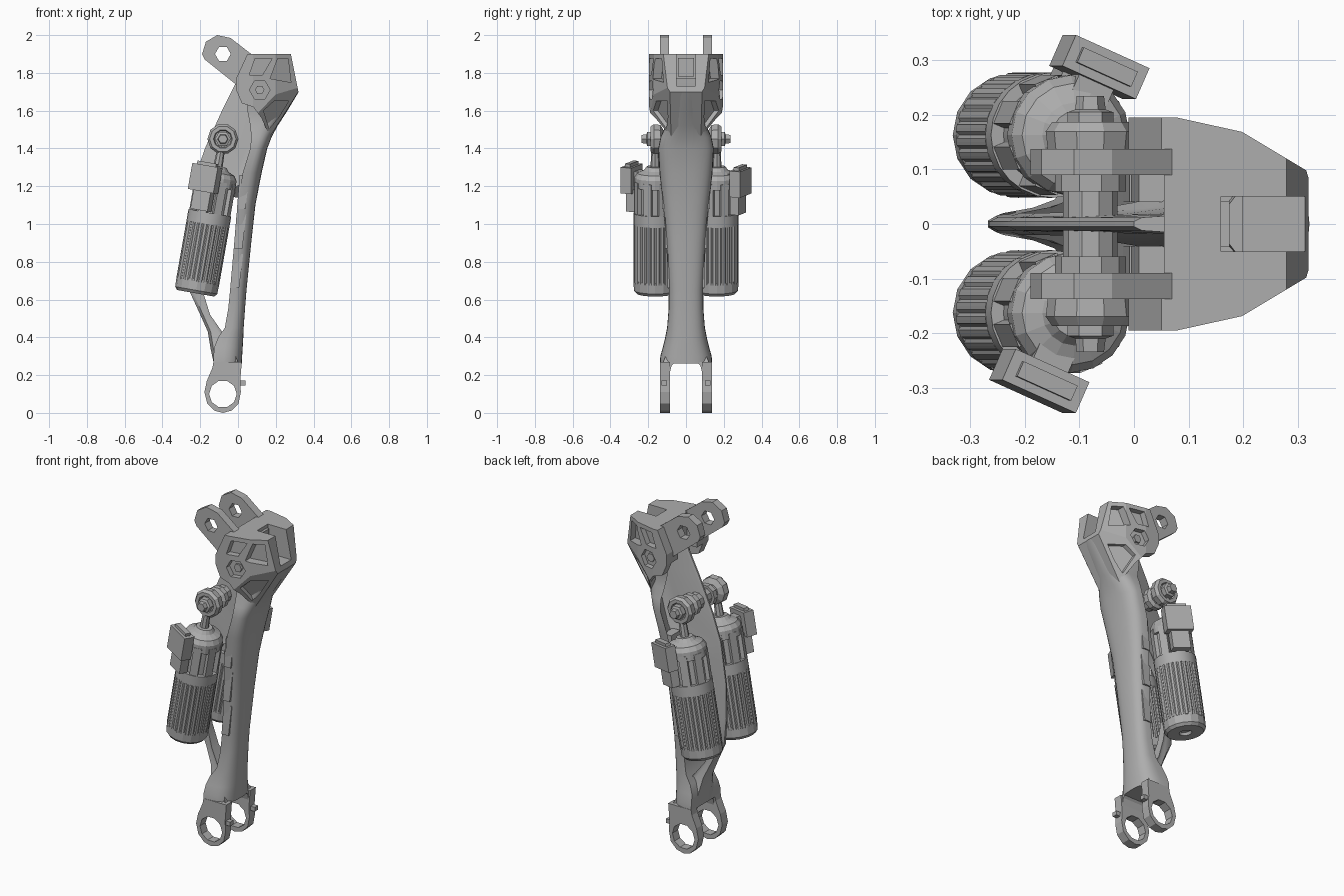
import bpy, bmesh, math
from mathutils import Matrix, Vector

if "Cube" in bpy.data.objects:
    bpy.data.objects.remove(bpy.data.objects["Cube"])

GREY = (0.42, 0.42, 0.42, 1)
metal = bpy.data.materials.new("plain grey")
metal.use_nodes = True
metal.diffuse_color = GREY
metal.node_tree.nodes["Principled BSDF"].inputs["Base Color"].default_value = GREY


def finish(bm, name, matrix=None, smooth=None):
    bmesh.ops.recalc_face_normals(bm, faces=bm.faces)
    mesh = bpy.data.meshes.new(name)
    bm.to_mesh(mesh)
    bm.free()
    if matrix:
        mesh.transform(matrix)
    mesh.materials.append(metal)
    obj = bpy.data.objects.new(name, mesh)
    bpy.context.collection.objects.link(obj)
    if smooth:
        activate(obj)
        bpy.ops.object.shade_smooth_by_angle(angle=math.radians(smooth))
    return obj


def activate(obj):
    bpy.ops.object.select_all(action='DESELECT')
    obj.select_set(True)
    bpy.context.view_layer.objects.active = obj


def skin(rings):
    """Skin a list of equal length point rings and cap the ends."""
    bm = bmesh.new()
    rows = [[bm.verts.new(p) for p in ring] for ring in rings]
    n = len(rows[0])
    for a, b in zip(rows, rows[1:]):
        for i in range(n):
            j = (i + 1) % n
            bm.faces.new((a[i], a[j], b[j], b[i]))
    bm.faces.new(rows[0])
    bm.faces.new(rows[-1])
    return bm


def loft(name, rings, matrix=None, smooth=None):
    return finish(skin(rings), name, matrix, smooth)


def plate(name, profile, y_in, y_out):
    """Extrude an x-z profile along y; the limits may be functions of x and z."""
    f = lambda y, x, z: y(x, z) if callable(y) else y
    return loft(name, [[(x, f(y, x, z), z) for x, z in profile] for y in (y_in, y_out)])


def ngon(cx, cz, r, n):
    return [(cx + r * math.cos(math.tau * i / n), cz + r * math.sin(math.tau * i / n))
            for i in range(n)]


def cut(obj, cutter):
    mod = obj.modifiers.new("cut", 'BOOLEAN')
    mod.operation, mod.solver, mod.object = 'DIFFERENCE', 'EXACT', cutter
    cutter.hide_render = True
    activate(obj)
    bpy.ops.object.modifier_apply(modifier=mod.name)
    bpy.data.objects.remove(cutter)


def box(name, centre, size, turn=0, matrix=Matrix()):
    bm = bmesh.new()
    bmesh.ops.create_cube(bm, size=1, matrix=Matrix.Diagonal((*size, 1)))
    local = Matrix.Translation(centre) @ Matrix.Rotation(turn, 4, 'Z')
    return finish(bm, name, matrix @ local)


def turned(name, profile, n, matrix, smooth=None, groove=0):
    """Lathe (height, radius) pairs; groove sinks every fourth column."""
    rings = []
    for h, r in profile:
        radii = [r - (groove if i % 4 == 0 else 0) for i in range(n)]
        rings.append([(rr * math.cos(math.tau * i / n), rr * math.sin(math.tau * i / n), h)
                      for i, rr in enumerate(radii)])
    return loft(name, rings, matrix, smooth)


# Main spar: rounded front, hollowed back in the upper half
def spar_ring(z, xb, xf, w, hollow):
    front = []
    for i in range(17):
        t = -math.pi / 2 + math.pi * i / 16
        x = xb + (xf - xb) * max(0, math.cos(t)) ** 0.6
        front.append((x, w * math.copysign(abs(math.sin(t)) ** 0.8, t), z))
    back = [(xb + hollow * d, w * y, z) for d, y in ((.6, .75), (1, .4), (1, -.4), (.6, -.75))]
    return front + back


SPAR = [(.262, -.13, .02, .138, 0), (.3, -.13, .022, .136, 0), (.35, -.125, .025, .122, 0),
        (.4, -.105, .028, .11, 0), (.45, -.07, .03, .1, 0), (.55, -.052, .037, .092, 0),
        (.65, -.042, .045, .091, 0), (.9, -.02, .07, .105, 0), (1.1, -.003, .092, .122, .01),
        (1.27, .025, .125, .14, .05), (1.4, .065, .155, .147, .05), (1.46, .07, .178, .135, .06),
        (1.52, .065, .21, .108, .09), (1.6, .05, .262, .1, .14), (1.7, .05, .322, .112, .18)]
loft("shin_spar", [spar_ring(*row) for row in SPAR], smooth=40)

# Rear strut running up into the central web: thin at the back, flared to the front
STRUT = [(.27, -.13, 0, .1, .12), (.34, -.145, -.03, .07, .095), (.43, -.16, -.085, .045, .06),
         (.52, -.2, -.148, .03, .032), (.64, -.255, -.185, .02, .025), (.8, -.268, -.21, .015, .02),
         (1.0, -.265, -.18, .012, .02), (1.14, -.245, -.1, .012, .022), (1.24, -.23, .06, .012, .05),
         (1.4, -.175, .13, .012, .06), (1.6, -.085, .19, .012, .07), (1.77, 0, .2, .012, .07)]
rings = []
for z, xb, xf, wb, wf in STRUT:
    half = [(xb, .4 * wb), (xb + .015, wb), (xb + .72 * (xf - xb), wb + .15 * (wf - wb)),
            (xb + .88 * (xf - xb), wb + .45 * (wf - wb)), (xf, wf)]
    rings.append([(x, y, z) for x, y in half] + [(x, -y, z) for x, y in reversed(half)])
loft("rear_strut_web", rings, smooth=40)


# Knee head: block with chamfered sides; each chamfer is y = c - a * x + b * z
CHAMFERS = [(.2126, .22, 0), (.288, .6, 0), (-.525, .75, .5)]


def cheek(x, z):
    return min(.195, *(c - a * x + b * z for c, a, b in CHAMFERS))


HEAD = [(-.01, 1.71), (-.01, 1.77), (.05, 1.9), (.28, 1.9), (.32, 1.7), (.225, 1.55),
        (.168, 1.46), (.125, 1.56), (.08, 1.62), (.02, 1.64)]
bm = skin([[(x, y, z) for x, z in HEAD] for y in (-.195, .195)])
for s in (1, -1):
    for c, a, b in CHAMFERS:
        sliced = bmesh.ops.bisect_plane(bm, geom=bm.verts[:] + bm.edges[:] + bm.faces[:],
                                        plane_co=(0, s * c, 0), plane_no=(a, s, -b),
                                        clear_outer=True)
        bmesh.ops.holes_fill(bm, edges=[e for e in bm.edges if e.is_boundary], sides=0)
head = finish(bm, "knee_head")
cut(head, box("slot_cutter", (-.06, 0, 1.75), (.23, .18, .5)))
cut(head, box("underside_cutter", (.03, 0, 1.6), (.2, .29, .21)))
cut(head, box("front_notch_cutter", (.26, 0, 1.86), (.2, .1, .26)))
POCKETS = [(.03, ngon(.115, 1.71, .055, 6)),
           (.035, [(.06, 1.79), (.09, 1.875), (.18, 1.875), (.13, 1.79)]),
           (.045, [(.17, 1.77), (.21, 1.875), (.265, 1.875), (.28, 1.75)]),
           (.025, [(.135, 1.6), (.165, 1.505), (.215, 1.565), (.268, 1.65), (.19, 1.65)])]
for s in (1, -1):
    for depth, pocket in POCKETS:
        cut(head, plate("pocket_cutter", pocket,
                        lambda x, z: s * (cheek(x, z) - depth), lambda x, z: s * .3))
box("notch_block", (.15, 0, 1.83), (.05, .085, .1))

LUG = [(-.19, 1.9), (-.17, 1.965), (-.11, 2), (-.04, 1.985), (.07, 1.9), (.1, 1.74), (.0, 1.73),
       (-.175, 1.87)]
FORK = [(-.13, .27), (-.135, .24), (-.165, .17), (-.178, .11), (-.163, .05), (-.125, .012),
        (-.08, 0), (-.035, .012), (.003, .05), (.015, .11), (.012, .17), (.02, .27)]
for s, side in ((1, "left"), (-1, "right")):
    # Upper mounting lug with a hexagonal hole
    lug = plate(side + "_lug", LUG, s * .09, s * .138)
    cut(lug, plate("lug_cutter", ngon(-.08, 1.9, .042, 6), s * .05, s * .2))
    plate(side + "_hub_bolt", ngon(.115, 1.71, .025, 6), s * .13, s * .168)

    # Lower fork prong with its eye, a rounded arch corner and a small tab
    prong = plate(side + "_fork_prong", FORK, s * .085, s * .138)
    cut(prong, plate("eye_cutter", ngon(-.08, .1, .073, 10), s * .05, s * .2))
    box(side + "_fork_tab", (.025, s * .115, .158), (.03, .03, .025))
    loft(side + "_arch_corner", [[(x, s * y, z) for y, z in ((.1, .27), (.058, .27), (.076, .25),
                                                             (.086, .21), (.1, .21))]
                                 for x in (-.125, .01)])

    # Rail panels along the spar
    for k in range(3):
        z0, z1 = .66 + k * .21, .84 + k * .21
        x0, x1 = -.04 + (z0 - .65) * .08, -.04 + (z1 - .65) * .08
        plate(side + "_rail_panel", [(x0, z0), (x0 + .045, z0), (x1 + .052, z1), (x1, z1)],
              s * .04, s * (.098 + k * .014))

    # Damper, tilted; the left unit is the right unit turned half around its own axis
    frame = (Matrix.Translation((-.222, s * .163, .645)) @ Matrix.Rotation(math.radians(10), 4, 'Y')
             @ Matrix.Rotation(math.pi if s > 0 else 0, 4, 'Z'))
    turned(side + "_damper_cap", [(.004, .03), (-.012, .035), (-.012, .1), (.004, .113),
                                  (.06, .115), (.06, .1)], 16, frame)
    turned(side + "_damper_body", [(.05, .115), (.36, .115)], 112, frame, groove=.004)
    turned(side + "_damper_band", [(.36, .1), (.36, .115), (.42, .115), (.42, .09)], 24, frame, 30)
    turned(side + "_damper_core", [(.4, .092), (.58, .092)], 24, frame, 30)
    for i in range(8):
        a = math.tau * (i + .5) / 8
        box(side + "_damper_fin", (.095 * math.cos(a), .095 * math.sin(a), .5), (.03, .045, .18),
            a, frame)
    turned(side + "_damper_collar", [(.56, .09), (.56, .11), (.61, .11), (.635, .095), (.65, .06),
                                     (.67, .045)], 16, frame)

    # Valve block on the outer side of the damper
    turn = math.radians(-24)
    box(side + "_valve_block", (-.056, -.125, .595), (.15, .062, .14), turn, frame)
    box(side + "_valve_block_lower", (-.05, -.112, .485), (.1, .05, .12), turn, frame)
    box(side + "_valve_bridge", (-.035, -.08, .6), (.07, .08, .08), turn, frame)
    box(side + "_valve_top_ridge", (-.056, -.125, .672), (.11, .03, .02), turn, frame)

    # Rod and pivot joint
    turned(side + "_damper_rod", [(.64, .026), (.78, .02)], 8, frame)
    pivot = Matrix.Translation((-.08, 0, 1.45)) @ Matrix.Rotation(-s * math.pi / 2, 4, 'X')
    turned(side + "_pivot_boss", [(0, .05), (.06, .05), (.06, .065), (.09, .065), (.1, .045),
                                  (.13, .045)], 10, pivot)
    turned(side + "_pivot_joint", [(.12, .05), (.135, .078), (.17, .082), (.187, .07), (.187, .05),
                                   (.175, .045)], 10, pivot)
    turned(side + "_pivot_nut", [(.16, .042), (.205, .042), (.21, .028), (.235, .025)], 6, pivot)
